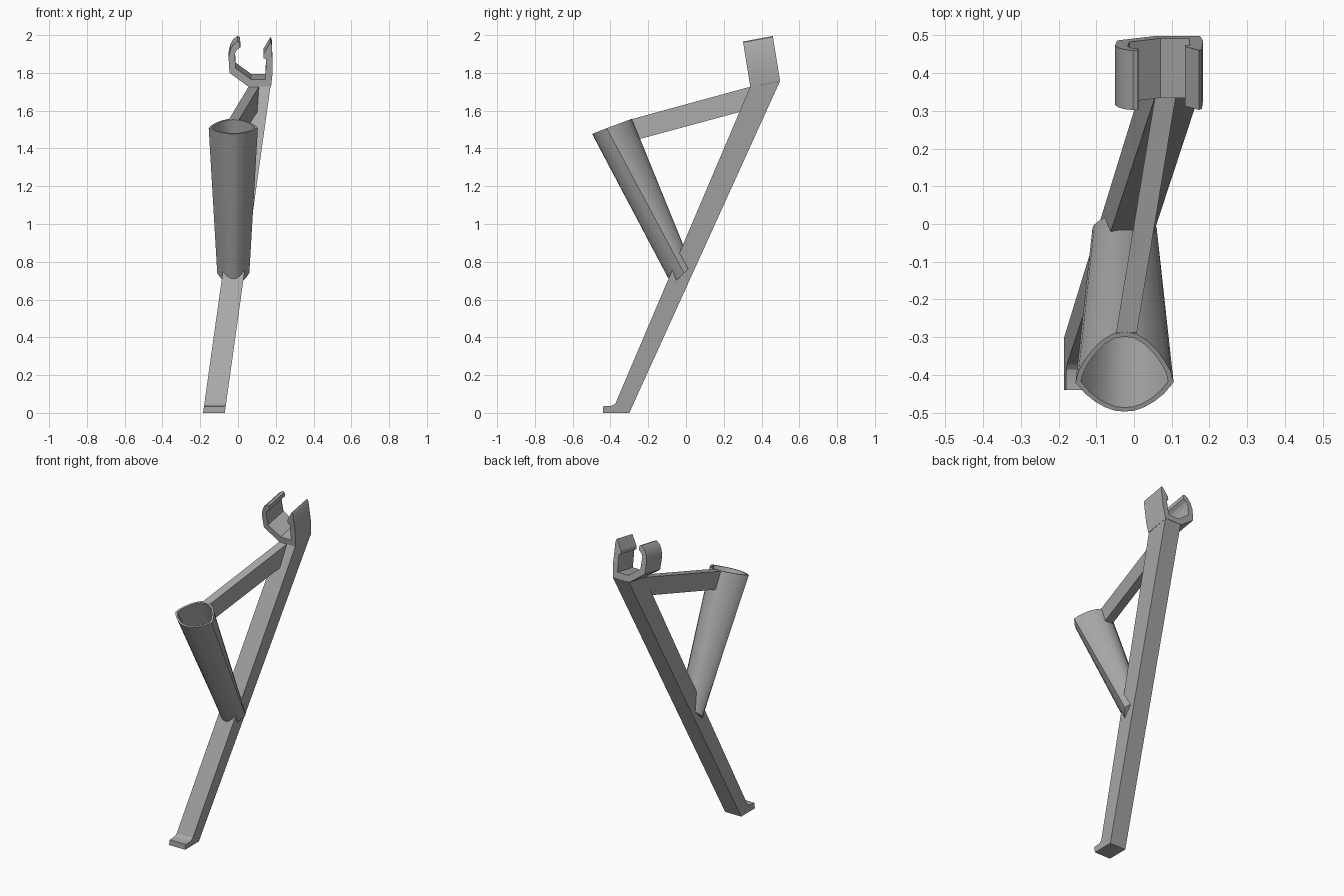
import bpy, bmesh, math
from mathutils import Vector

cube = bpy.data.objects.get("Cube")
if cube:
    bpy.data.objects.remove(cube)

grey = bpy.data.materials.new("plain grey")
grey.use_nodes = True
grey.diffuse_color = (0.4, 0.4, 0.4, 1)
grey.node_tree.nodes["Principled BSDF"].inputs["Base Color"].default_value = (0.4, 0.4, 0.4, 1)


def finish(name, bm):
    bmesh.ops.recalc_face_normals(bm, faces=bm.faces)
    mesh = bpy.data.meshes.new(name)
    bm.to_mesh(mesh)
    bm.free()
    mesh.materials.append(grey)
    obj = bpy.data.objects.new(name, mesh)
    bpy.context.collection.objects.link(obj)
    bpy.ops.object.select_all(action='DESELECT')
    obj.select_set(True)
    bpy.context.view_layer.objects.active = obj
    bpy.ops.object.shade_smooth_by_angle(angle=math.radians(25))
    return obj


def prism(name, near, far):
    """Join two matching outlines into a capped solid."""
    bm = bmesh.new()
    a = [bm.verts.new(p) for p in near]
    b = [bm.verts.new(p) for p in far]
    bm.faces.new(a)
    bm.faces.new(b)
    for i in range(len(a)):
        bm.faces.new((a[i - 1], a[i], b[i], b[i - 1]))
    return finish(name, bm)


# Leaning post with a small toe, side outline (y, z) sheared sideways with height
post = [(-0.44, 0), (-0.30, 0), (0.497, 1.755), (0.34, 1.727), (-0.365, 0.07),
        (-0.372, 0.052), (-0.385, 0.041), (-0.405, 0.036), (-0.44, 0.035)]
prism("leaning_post", *[[(x + 0.14 * z, y, z) for y, z in post] for x in (-0.185, -0.07)])

# Upper brace between the post and the tube
brace = [(0.345, 1.728), (-0.288, 1.555), (-0.245, 1.45), (0.31, 1.60)]
prism("upper_brace", *[[(x + 0.165 * y, y, z) for y, z in brace] for x in (0, 0.055)])

# Open clip on top, front outline (x, z) swept along a tilted depth direction
clip = [(0.055, 1.727), (0.175, 1.727), (0.183, 1.80), (0.18, 1.945), (0.172, 1.962),
        (0.135, 1.90), (0.135, 1.878), (0.148, 1.872), (0.146, 1.765), (0.07, 1.765),
        (-0.012, 1.825), (-0.017, 1.90), (-0.008, 1.92), (0.012, 1.935), (0.01, 1.962),
        (-0.003, 1.966), (-0.025, 1.95), (-0.042, 1.92), (-0.05, 1.88), (-0.045, 1.80)]
front = [Vector((x, 0.34 - 0.16 * (z - 1.727), z)) for x, z in clip]
prism("top_clip", front, [p + Vector((0, 0.158, 0.029)) for p in front])

# Tapered tube: right half of the section as (width, u), u = -1 front, 0 corner, 1 back
half = [(0, -1), (0.2, -0.97), (0.4, -0.85), (0.6, -0.66), (0.8, -0.39), (1, 0),
        (0.94, 0.22), (0.82, 0.43), (0.66, 0.64), (0.46, 0.83), (0.24, 0.96), (0, 1)]
section = half + [(-w, u) for w, u in half[-2:0:-1]]


def rim(width, ends):
    """Place the section using its front, corner and back (y, z)."""
    f, c, b = [Vector((0, y, z)) for y, z in ends]
    return [c.lerp(f, -u) + Vector((-0.025 + w * width, 0, 0)) if u < 0
            else c.lerp(b, u) + Vector((-0.025 + w * width, 0, 0)) for w, u in section]


def shrink(points, factor):
    mid = sum(points, Vector()) / len(points)
    return [mid.lerp(p, factor) for p in points]


top = rim(0.13, [(-0.497, 1.477), (-0.42, 1.507), (-0.286, 1.557)])
bottom = rim(0.085, [(-0.075, 0.677), (-0.01, 0.74), (0.03, 0.78)])
floor = [b.lerp(t, 0.03) for b, t in zip(bottom, top)]

bm = bmesh.new()
rings = [[bm.verts.new(p) for p in ring]
         for ring in (bottom, top, shrink(top, 0.89), shrink(floor, 0.82))]
for lower, upper in zip(rings, rings[1:]):
    for i in range(len(lower)):
        bm.faces.new((lower[i - 1], lower[i], upper[i], upper[i - 1]))
bm.faces.new(rings[0])
bm.faces.new(rings[-1])
finish("tapered_tube", bm)
